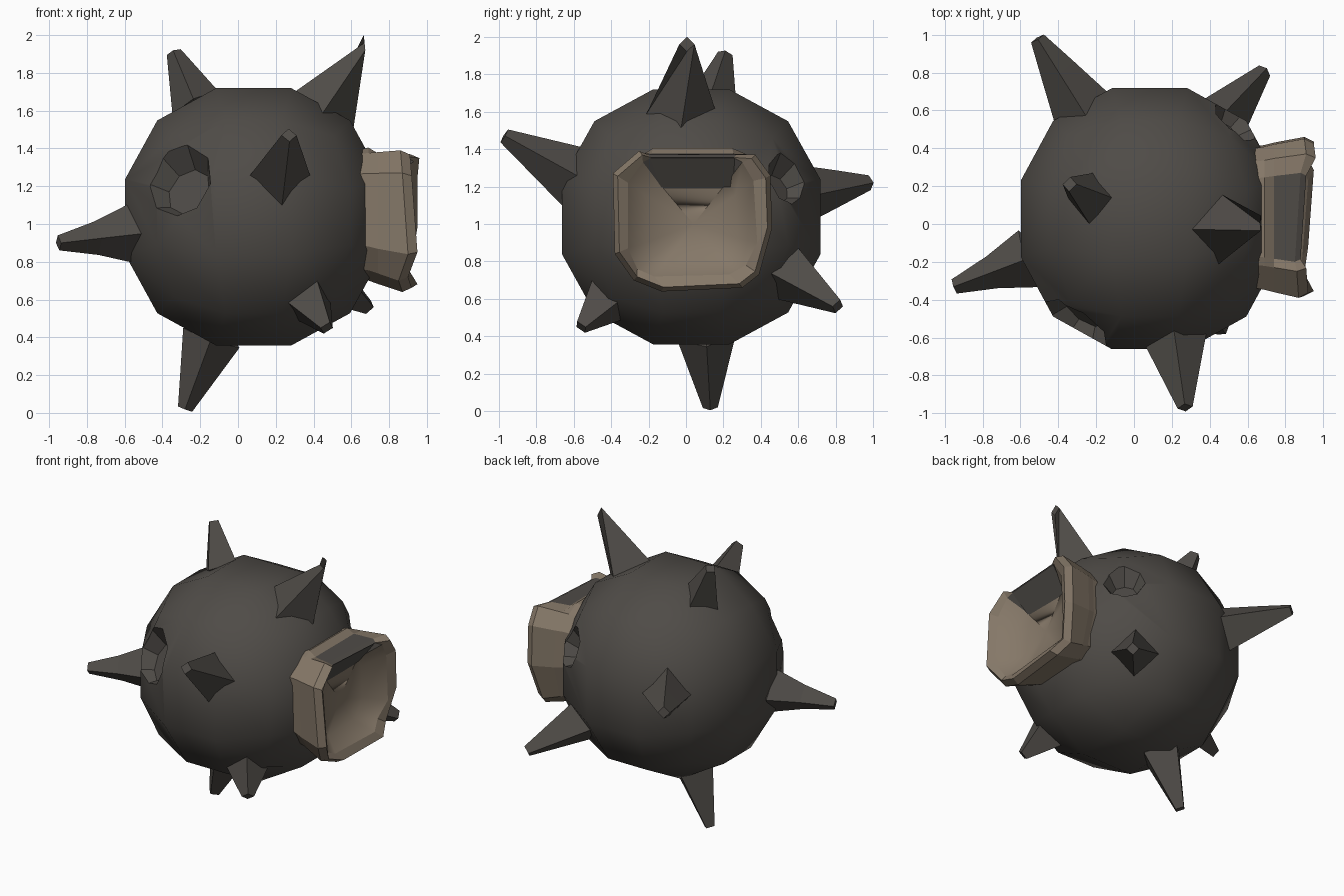
import bpy, bmesh, math
from mathutils import Vector, Matrix

if "Cube" in bpy.data.objects:
    bpy.data.objects.remove(bpy.data.objects["Cube"])

CENTER = Vector((0.083, 0.028, 1.038))
R = 0.737


def material(name, rgb):
    m = bpy.data.materials.new(name)
    m.diffuse_color = (*rgb, 1)
    m.use_nodes = True
    m.node_tree.nodes["Principled BSDF"].inputs["Base Color"].default_value = m.diffuse_color
    return m


dark = material("dark_iron", (0.078, 0.071, 0.063))
tan = material("dull_tan", (0.235, 0.187, 0.138))


def finish(bm, name, mats):
    bmesh.ops.recalc_face_normals(bm, faces=bm.faces)
    me = bpy.data.meshes.new(name)
    bm.to_mesh(me)
    bm.free()
    for m in mats:
        me.materials.append(m)
    ob = bpy.data.objects.new(name, me)
    bpy.context.collection.objects.link(ob)
    return ob


def loft(bm, rings):
    """Skin a list of point rings; returns the quads row by row and the ring verts."""
    vs = [[bm.verts.new(p) for p in ring] for ring in rings]
    n = len(vs[0])
    rows = [[bm.faces.new((a[i], a[(i + 1) % n], b[(i + 1) % n], b[i])) for i in range(n)]
            for a, b in zip(vs, vs[1:])]
    return rows, vs


# Ball: cube with three squares per side, pushed out to a sphere
bm = bmesh.new()
bmesh.ops.create_cube(bm, size=2)
bmesh.ops.subdivide_edges(bm, edges=bm.edges, cuts=2, use_grid_fill=True)
for v in bm.verts:
    p = Vector([c if abs(c) > 0.9 else c * 0.88 for c in v.co]).normalized() * R
    v.co = CENTER + Vector((p.x, p.y * 1.013, p.z))
for f in bm.faces:
    f.smooth = True
ball = finish(bm, "ball", [dark])

# Dents in the ball: flared cutters with a floor that is deepest at the top
for name, spot, floor_r, depth in (("front_dent", (-0.31, -0.53, 1.19), 0.13, 0.11),
                                   ("back_dent", (0.545, 0.55, 1.21), 0.08, 0.09)):
    n = (Vector(spot) - CENTER).normalized()
    tilt = (n + Vector((0, 0, 0.25))).normalized()
    bm = bmesh.new()
    bmesh.ops.create_cone(bm, cap_ends=True, segments=8, radius1=floor_r,
                          radius2=floor_r + 0.17, depth=0.24)
    bmesh.ops.translate(bm, verts=bm.verts, vec=(0, 0, 0.12))
    turn = tilt.to_track_quat('Z', 'Y').to_matrix().to_4x4()
    bm.transform(Matrix.Translation(CENTER + n * (R - 0.02 - depth)) @ turn)
    cutter = finish(bm, name + "_cutter", [dark])
    cutter.hide_render = True
    cutter.hide_set(True)
    mod = ball.modifiers.new(name, 'BOOLEAN')
    mod.operation = 'DIFFERENCE'
    mod.solver = 'EXACT'
    mod.object = cutter
bpy.context.view_layer.objects.active = ball
ball.select_set(True)
for mod in list(ball.modifiers):
    bpy.ops.object.modifier_apply(modifier=mod.name)
for ob in [o for o in bpy.data.objects if o.name.endswith("_cutter")]:
    bpy.data.objects.remove(ob)
bpy.ops.object.shade_smooth_by_angle(angle=math.radians(35))


# Spikes: four-sided, tapering to a small blunt tip
def ring(center, axis, radius):
    ref = Vector((0, 1, 0)) if abs(axis.z) > 0.75 else Vector((0, 0, 1))
    u = (ref - axis * ref.dot(axis)).normalized()
    w = axis.cross(u)
    return [center + (u * math.cos(a) + w * math.sin(a)) * radius
            for a in (math.pi / 2 * k for k in range(4))]


def spike(name, base, tip, radius, pinch=1.0, tip_axis=None):
    base, tip = Vector(base), Vector(tip)
    normal = (base - CENTER).normalized()
    axis = (tip - base).normalized()
    # base corners rest just under the ball surface
    foot = [CENTER + (p - CENTER).normalized() * (R - 0.035)
            for p in ring(CENTER + normal * R, normal, radius)]
    rings = [foot,
             ring(base.lerp(tip, 0.5), (axis + normal).normalized(), (radius + 0.04) / 2 * pinch),
             ring(tip, Vector(tip_axis).normalized() if tip_axis else axis, 0.04)]
    if pinch == 1.0:
        del rings[1]
    bm = bmesh.new()
    _, vs = loft(bm, rings)
    sunk = bm.verts.new(CENTER + normal * (R - 0.15))
    for i in range(4):
        bm.faces.new((vs[0][i], vs[0][(i + 1) % 4], sunk))
    bm.faces.new(vs[-1])
    finish(bm, name, [dark])


spike("top_right_spike", (0.47, -0.03, 1.62), (0.67, 0.005, 1.96), 0.20, 1.0, (1, 0, 0.1))
spike("top_left_spike", (-0.24, 0.14, 1.67), (-0.34, 0.21, 1.91), 0.145)
spike("left_spike", (-0.55, -0.18, 0.95), (-0.95, -0.33, 0.90), 0.17, 0.85)
spike("back_left_spike", (-0.29, 0.63, 1.16), (-0.51, 0.98, 1.22), 0.18, 0.9)
spike("back_right_spike", (0.48, 0.59, 0.71), (0.69, 0.81, 0.56), 0.17)
spike("front_spike", (0.22, -0.60, 1.25), (0.27, -0.97, 1.47), 0.18)
spike("front_low_spike", (0.38, -0.44, 0.58), (0.47, -0.56, 0.45), 0.155)
spike("bottom_spike", (-0.14, 0.11, 0.40), (-0.28, 0.13, 0.02), 0.17)

# Collar: uneven twelve-sided socket on the right side, outlines as (y, z)
outer = [(-0.20, 1.39), (0.27, 1.39), (0.37, 1.37), (0.45, 1.26), (0.46, 0.98), (0.39, 0.73),
         (0.30, 0.66), (-0.13, 0.64), (-0.28, 0.70), (-0.38, 0.84), (-0.39, 1.27), (-0.25, 1.39)]
inner = [(-0.19, 1.35), (0.26, 1.35), (0.30, 1.33), (0.36, 1.23), (0.38, 0.90), (0.32, 0.78),
         (0.23, 0.73), (-0.17, 0.72), (-0.26, 0.76), (-0.31, 0.87), (-0.31, 1.22), (-0.23, 1.33)]
rim_x = [0.90, 0.93, 0.96, 0.95, 0.95, 0.91, 0.95, 0.92, 0.90, 0.95, 0.92, 0.91]


def section(pts, xs, s, pivot_z=1.02):
    mc = Vector((0.035, pivot_z))
    pts = [mc + (Vector(p) - mc) * s for p in pts]
    return [Vector((x, q.x, q.y)) for q, x in zip(pts, xs)]


bm = bmesh.new()
rows, vs = loft(bm, [section(outer, [0.54] * 12, 0.84, 1.20),
                     section(outer, [0.69] * 12, 0.90, 1.25),
                     section(outer, [0.74] * 12, 0.93, 1.25),
                     section(outer, [x - 0.05 for x in rim_x], 1.0),
                     section(outer, rim_x, 0.94),
                     section(inner, [x - 0.03 for x in rim_x], 1.0),
                     section(inner, [0.79] * 12, 0.70, 0.98)])
# Bowl floor, fanned to a centre point
hub = bm.verts.new((0.775, 0.04, 1.0))
floor = [bm.faces.new((vs[-1][i], vs[-1][(i + 1) % 12], hub)) for i in range(12)]
for f in floor + rows[5][2:11]:
    f.smooth = True
# Dark broken strip across the top, sunk between the raised back ridge and the horns
for r in (2, 3, 4, 5):
    rows[r][0].material_index = 1
rows[5][1].material_index = 1
rows[5][11].material_index = 1
for i, y in ((0, -0.13), (1, 0.25)):
    vs[1][i].co.z = 1.405
    vs[2][i].co.z = 1.375
    vs[3][i].co.z = 1.37
    vs[4][i].co.z = 1.355
    vs[4][i].co.x -= 0.02
    vs[6][i].co = (0.785, y, 1.19)
finish(bm, "collar", [tan, dark])
